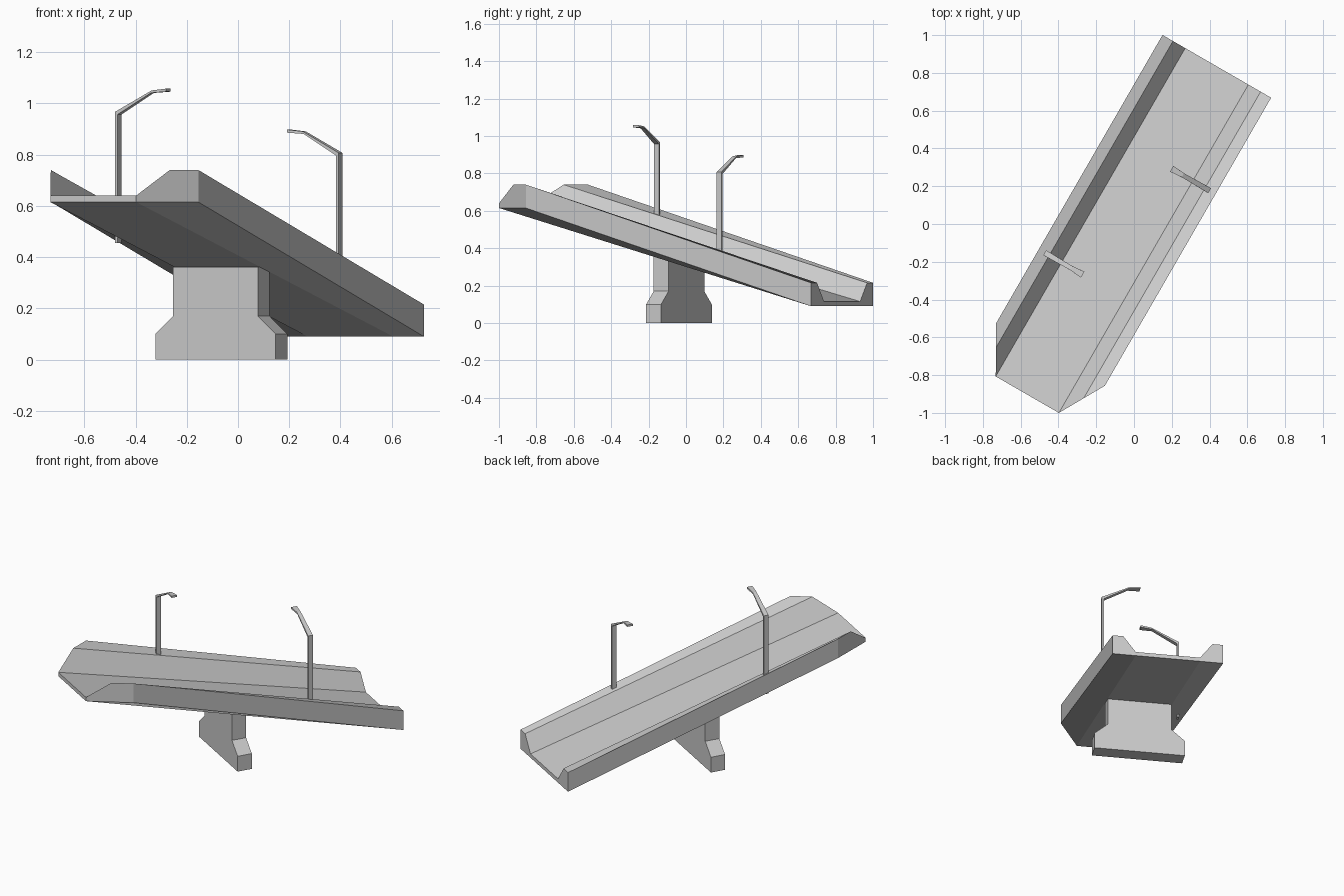
import bpy, bmesh
from math import pi
from mathutils import Matrix, Vector

if "Cube" in bpy.data.objects:
    bpy.data.objects.remove(bpy.data.objects["Cube"])

# Local frame: X runs across the deck, Y runs along it; turned 30 degrees
TURN = Matrix.Rotation(-pi / 6, 4, 'Z')
CENTRE = -0.0375          # offset of the deck centre line across the frame


def loft(name, rings):
    """Skin a list of equal-length rings and cap both ends."""
    bm = bmesh.new()
    vs = [[bm.verts.new(TURN @ Vector((x + CENTRE, y, z))) for x, y, z in r] for r in rings]
    n = len(rings[0])
    for a, b in zip(vs, vs[1:]):
        for i in range(n):
            j = (i + 1) % n
            bm.faces.new((a[i], a[j], b[j], b[i]))
    caps = [bm.faces.new(vs[0]), bm.faces.new(vs[-1])]
    bmesh.ops.triangulate(bm, faces=caps)
    bmesh.ops.recalc_face_normals(bm, faces=bm.faces)
    me = bpy.data.meshes.new(name)
    bm.to_mesh(me)
    bm.free()
    ob = bpy.data.objects.new(name, me)
    bpy.context.collection.objects.link(ob)
    return ob


# Deck with side barriers: half profile (across, height), mirrored
half = [(0.193, 0.0), (0.332, 0.0), (0.332, 0.125), (0.268, 0.125), (0.193, 0.025)]
profile = half + [(-x, z) for x, z in reversed(half)]


def front_y(x):
    """Front end is cut back towards the outer corners."""
    return -1.065 + max(0, abs(x) - 0.193) * 1.77


loft("bridge_deck", [
    [(x, front_y(x), z + 0.615) for x, z in profile],
    [(x, 0.942, z + 0.09) for x, z in profile],
])

# Pier with flared foot
loft("pier", [
    [(-w, -0.111, z), (w, -0.111, z), (w, -0.019, z), (-w, -0.019, z)]
    for w, z in [(0.271, 0.0), (0.271, 0.10), (0.191, 0.17), (0.191, 0.362)]
])


# Street lamps: flat pole, bent arm and widened head
def lamp(name, side, y, top):
    # inner edge (x, z), outer edge (x, z), half width
    path = [((0.284, -0.51), (0.296, -0.51), 0.015),
            ((0.284, -0.008), (0.296, 0.002), 0.015),
            ((0.136, 0.076), (0.132, 0.086), 0.012),
            ((0.064, 0.081), (0.064, 0.093), 0.018)]
    loft(name, [
        [(side * a[0], y - w, top + a[1]), (side * b[0], y - w, top + b[1]),
         (side * b[0], y + w, top + b[1]), (side * a[0], y + w, top + a[1])]
        for a, b, w in path])


lamp("lamp_left", -1, -0.368, 0.965)
lamp("lamp_right", 1, 0.353, 0.805)
